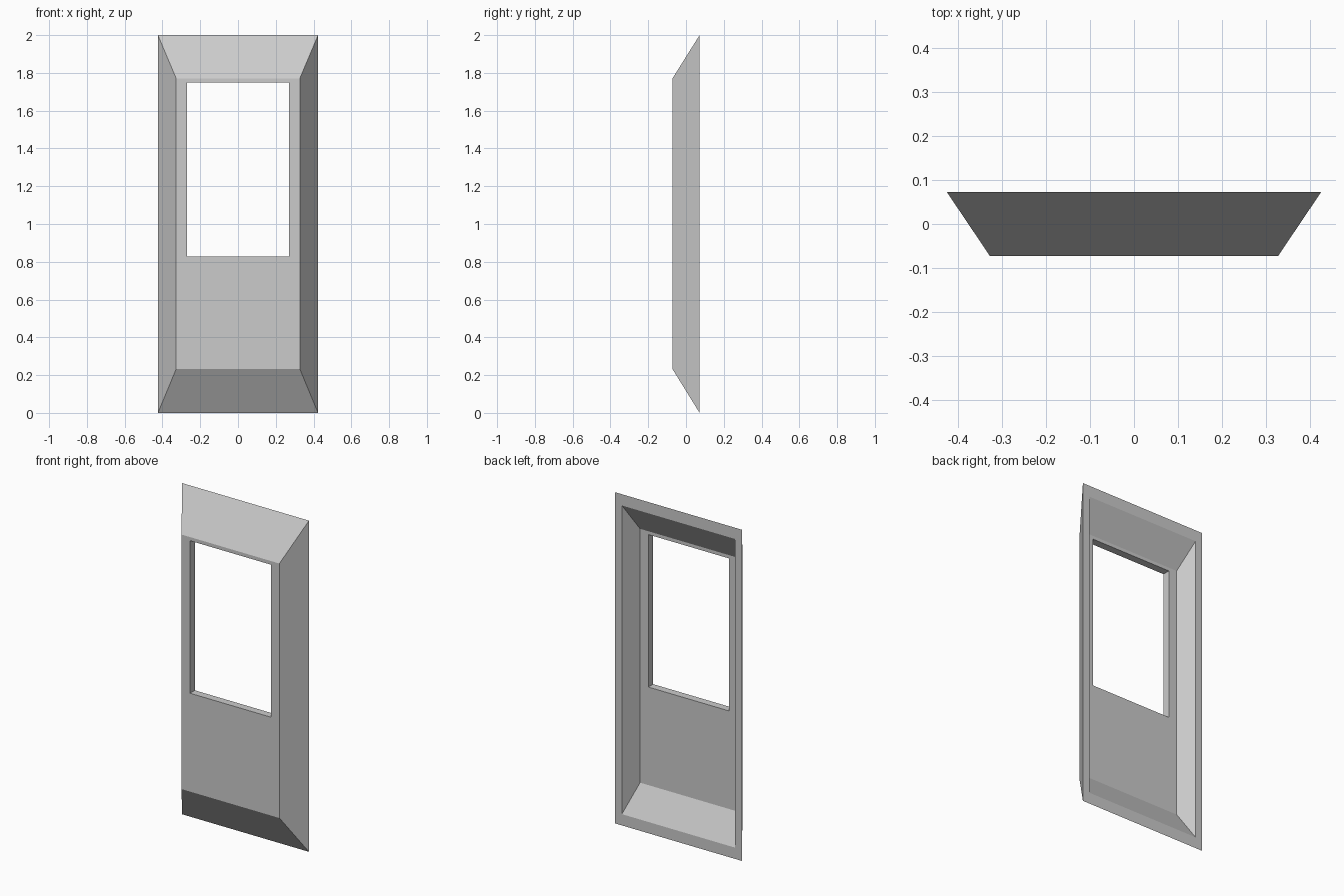
import bpy, bmesh

if "Cube" in bpy.data.objects:
    bpy.data.objects.remove(bpy.data.objects["Cube"])

# Rectangular section rings: (half width, y, bottom z, top z).
# Joined in a closed cycle they form the hollow door shell with its window.
RINGS = [
    (0.424, 0.072, 0.0, 2.0),       # outer back rim
    (0.327, -0.072, 0.233, 1.77),   # outer front panel edge
    (0.27, -0.072, 0.827, 1.748),   # window, front edge
    (0.27, -0.026, 0.827, 1.748),   # window, back edge
    (0.325, -0.026, 0.235, 1.768),  # inside panel edge
    (0.378, 0.072, 0.068, 1.932),   # inner back rim
]


def add_ring(bm, w, y, z0, z1):
    corners = [(-w, z0), (w, z0), (w, z1), (-w, z1)]
    return [bm.verts.new((x, y, z)) for x, z in corners]


bm = bmesh.new()
loops = [add_ring(bm, *r) for r in RINGS]
for a, b in zip(loops, loops[1:] + loops[:1]):
    for i in range(4):
        j = (i + 1) % 4
        bm.faces.new((a[i], a[j], b[j], b[i]))
bmesh.ops.recalc_face_normals(bm, faces=bm.faces)

mesh = bpy.data.meshes.new("door_shell")
bm.to_mesh(mesh)
bm.free()
door = bpy.data.objects.new("door_shell", mesh)
bpy.context.collection.objects.link(door)
